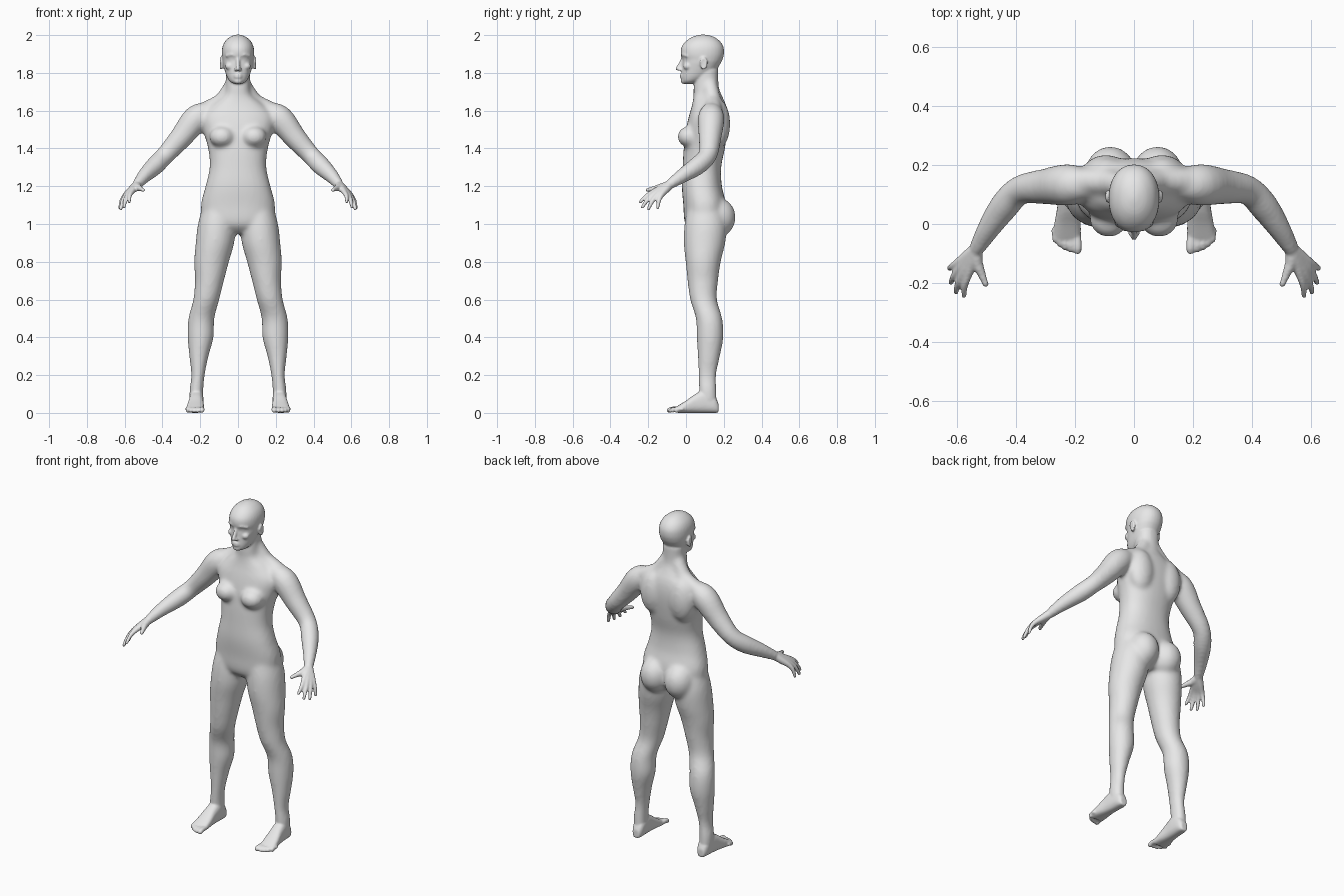
import bpy
import bmesh
import math
from mathutils import Vector, Matrix

default_cube = bpy.data.objects.get("Cube")
if default_cube:
    bpy.data.objects.remove(default_cube, do_unlink=True)


def spline(rows, steps=4):
    """Smoothly interpolate rows of numbers (Catmull-Rom)."""
    last = len(rows) - 1
    result = []
    for i in range(last):
        window = [rows[min(max(i + k, 0), last)] for k in (-1, 0, 1, 2)]
        for step in range(steps):
            t = step / steps
            result.append([
                b + (c - a) * t / 2 + (a - 2.5 * b + 2 * c - d / 2) * t * t
                + (3 * b - a - 3 * c + d) * t ** 3 / 2
                for a, b, c, d in zip(*window)])
    result.append(list(rows[last]))
    return result


def loft(bm, rings, power=2.0, sides=32):
    """Skin closed superellipse rings, each given as centre, u axis, v axis."""
    loops = []
    for centre, u, v in rings:
        loop = []
        for k in range(sides):
            angle = math.tau * k / sides
            c, s = math.cos(angle), math.sin(angle)
            c = math.copysign(abs(c) ** (2 / power), c)
            s = math.copysign(abs(s) ** (2 / power), s)
            loop.append(bm.verts.new(centre + u * c + v * s))
        loops.append(loop)
    for low, high in zip(loops, loops[1:]):
        for k in range(sides):
            n = (k + 1) % sides
            bm.faces.new((low[k], low[n], high[n], high[k]))
    bm.faces.new(loops[0][::-1])
    bm.faces.new(loops[-1])


def stack(bm, rows, power=2.0):
    """Upright part from rows of height, centre x, half width, front y, back y."""
    rings = []
    for z, x, half, front, back in spline(rows):
        centre = Vector((x, (front + back) / 2, z))
        rings.append((centre, Vector((half, 0, 0)), Vector((0, (back - front) / 2, 0))))
    loft(bm, rings, power)


def ball(bm, centre, radii):
    matrix = Matrix.Translation(centre) @ Matrix.Diagonal((*radii, 1))
    bmesh.ops.create_uvsphere(bm, u_segments=32, v_segments=16, radius=1, matrix=matrix)


def tube(bm, rows):
    """Round limb through rows of x, y, z, radius, with rounded ends."""
    rows = spline(rows)
    points = [Vector(row[:3]) for row in rows]
    rings = []
    for i, point in enumerate(points):
        tangent = points[min(i + 1, len(points) - 1)] - points[max(i - 1, 0)]
        u = tangent.cross(Vector((0.3, 0.9, 0.3))).normalized()
        v = tangent.cross(u).normalized()
        rings.append((point, u * rows[i][3], v * rows[i][3]))
    loft(bm, rings, sides=20)
    for row in (rows[0], rows[-1]):
        ball(bm, row[:3], [row[3]] * 3)


def mirror(bm):
    """Copy everything so far to the other side."""
    copy = bmesh.ops.duplicate(bm, geom=bm.verts[:] + bm.edges[:] + bm.faces[:])
    verts = [g for g in copy["geom"] if isinstance(g, bmesh.types.BMVert)]
    faces = [g for g in copy["geom"] if isinstance(g, bmesh.types.BMFace)]
    bmesh.ops.scale(bm, vec=(-1, 1, 1), verts=verts)
    bmesh.ops.reverse_faces(bm, faces=faces)


def fuse(bm, voxel, repeats):
    """Merge overlapping volumes into one softened skin."""
    mesh = bpy.data.meshes.new("volumes")
    bm.to_mesh(mesh)
    bm.free()
    helper = bpy.data.objects.new("volumes", mesh)
    bpy.context.scene.collection.objects.link(helper)
    remesh = helper.modifiers.new("Remesh", "REMESH")
    remesh.mode = "VOXEL"
    remesh.voxel_size = voxel
    smooth = helper.modifiers.new("Smooth", "SMOOTH")
    smooth.factor = 0.5
    smooth.iterations = repeats
    graph = bpy.context.evaluated_depsgraph_get()
    skin = bpy.data.meshes.new_from_object(helper.evaluated_get(graph))
    bpy.data.objects.remove(helper, do_unlink=True)
    return skin


# Large forms: legs
core = bmesh.new()
stack(core, [
    (1.1, .1, .085, .01, .19), (1, .112, .1, -.008, .215), (.9, .122, .102, -.012, .208),
    (.8, .14, .092, -.002, .184), (.7, .151, .077, .008, .17), (.6, .168, .069, .022, .164),
    (.5, .194, .069, .052, .192), (.4, .198, .069, .057, .198), (.3, .207, .051, .062, .18),
    (.2, .212, .036, .066, .16), (.12, .22, .037, .068, .162), (.05, .22, .036, .07, .165)])
# Arms
tube(core, [
    (.15, .135, 1.6, .05), (.22, .133, 1.56, .071), (.3, .127, 1.46, .061),
    (.385, .115, 1.365, .05), (.44, .06, 1.308, .05), (.495, -.02, 1.255, .039),
    (.533, -.085, 1.21, .028)])
# Shoulder slope, shoulder blades, chest and seat
tube(core, [(.03, .125, 1.74, .04), (.08, .14, 1.655, .045), (.15, .145, 1.613, .046),
            (.21, .138, 1.575, .055)])
ball(core, (.095, .172, 1.53), (.08, .062, .13))
ball(core, (.085, .018, 1.462), (.066, .063, .056))
ball(core, (.08, .165, 1.035), (.088, .098, .105))
mirror(core)
# Torso and neck
stack(core, [
    (.95, 0, .07, .04, .17), (1, 0, .18, -.005, .2), (1.1, 0, .196, -.014, .212),
    (1.2, 0, .172, -.022, .19), (1.3, 0, .15, -.018, .186), (1.4, 0, .158, -.012, .206),
    (1.5, 0, .186, .0, .22), (1.57, 0, .192, .015, .222), (1.63, 0, .14, .032, .212),
    (1.68, 0, .078, .04, .19), (1.73, 0, .064, .04, .173), (1.83, 0, .064, .05, .172)], 2.3)
torso_skin = fuse(core, .012, 6)

# Fine forms: feet
fine = bmesh.new()
foot = []
for y, x, half, top in spline([
        (.172, .217, .02, .05), (.15, .217, .032, .09), (.1, .219, .037, .12),
        (.05, .222, .039, .1), (.0, .225, .045, .065), (-.05, .228, .048, .034)]):
    foot.append((Vector((x, y, top / 2)), Vector((half, 0, 0)), Vector((0, 0, top / 2))))
loft(fine, foot, 2.6)
# Toes
for x, tip, radius in [(.191, -.089, .014), (.214, -.087, .011), (.233, -.08, .0105),
                       (.251, -.069, .01), (.267, -.051, .01)]:
    tube(fine, [(x + .003, -.02, .02, radius), (x, tip / 2 - .028, .02, radius),
                (x, tip, radius, radius)])
# Fingers with palm bones, each as knuckle and tip
wrist = Vector((.535, -.088, 1.207))
for knuckle, tip in [((.561, -.17, 1.172), (.576, -.242, 1.117)),
                     ((.579, -.167, 1.161), (.603, -.231, 1.09)),
                     ((.592, -.152, 1.153), (.62, -.199, 1.08)),
                     ((.598, -.132, 1.151), (.625, -.15, 1.085))]:
    knuckle, tip = Vector(knuckle), Vector(tip)
    middle = knuckle.lerp(tip, .5) + Vector((.005, -.003, .004))
    palm = wrist.lerp(knuckle, .5)
    tube(fine, [(*wrist, .024), (*palm, .02), (*knuckle, .0145), (*middle, .0115), (*tip, .009)])
# Thumb
tube(fine, [(*wrist, .022), (.532, -.13, 1.195, .021), (.516, -.17, 1.187, .014),
            (.502, -.205, 1.18, .01)])
# Ears: flat shell with a raised rim
ball(fine, (.087, .092, 1.848), (.008, .018, .03))
rim = []
for k in range(10):
    angle = math.radians(-110 + 30 * k)
    rim.append((.092, .093 + .016 * math.cos(angle), 1.85 + .027 * math.sin(angle), .006))
tube(fine, rim)
# Eyes, brows, cheeks, nostrils and lips
ball(fine, (.032, .002, 1.871), (.015, .014, .01))
tube(fine, [(.01, -.02, 1.892, .007), (.035, -.015, 1.897, .008), (.06, .004, 1.89, .007)])
ball(fine, (.044, .008, 1.835), (.024, .022, .02))
ball(fine, (.012, -.03, 1.817), (.009, .01, .008))
for z, radius in [(1.79, .006), (1.778, .0065)]:
    tube(fine, [(.0, -.026, z, radius), (.012, -.024, z, radius), (.024, -.013, 1.784, .004)])
mirror(fine)
# Nose and chin
tube(fine, [(0, -.015, 1.885, .009), (0, -.027, 1.853, .01), (0, -.043, 1.823, .012)])
ball(fine, (0, -.01, 1.757), (.024, .018, .016))
# Head
stack(fine, [
    (1.742, 0, .02, -.012, .03), (1.755, 0, .043, -.02, .07), (1.78, 0, .059, -.024, .12),
    (1.815, 0, .071, -.022, .16), (1.85, 0, .08, -.02, .183), (1.87, 0, .083, -.019, .193),
    (1.9, 0, .086, -.028, .201), (1.935, 0, .083, -.024, .199), (1.965, 0, .07, -.003, .182),
    (1.988, 0, .046, .028, .153), (1.999, 0, .022, .06, .121), (2.003, 0, .004, .086, .094)],
    2.15)
fine.from_mesh(torso_skin)
# Flat soles
for vert in fine.verts:
    vert.co.z = max(vert.co.z, 0)

body_mesh = fuse(fine, .0058, 4)
body_mesh.name = "body"
body_mesh.shade_smooth()
body = bpy.data.objects.new("body", body_mesh)
bpy.context.scene.collection.objects.link(body)

# Plain grey clay
clay = bpy.data.materials.new("light_grey")
clay.use_nodes = True
grey = (.8, .8, .8, 1)
clay.diffuse_color = grey
clay.node_tree.nodes["Principled BSDF"].inputs["Base Color"].default_value = grey
body_mesh.materials.clear()
body_mesh.materials.append(clay)
